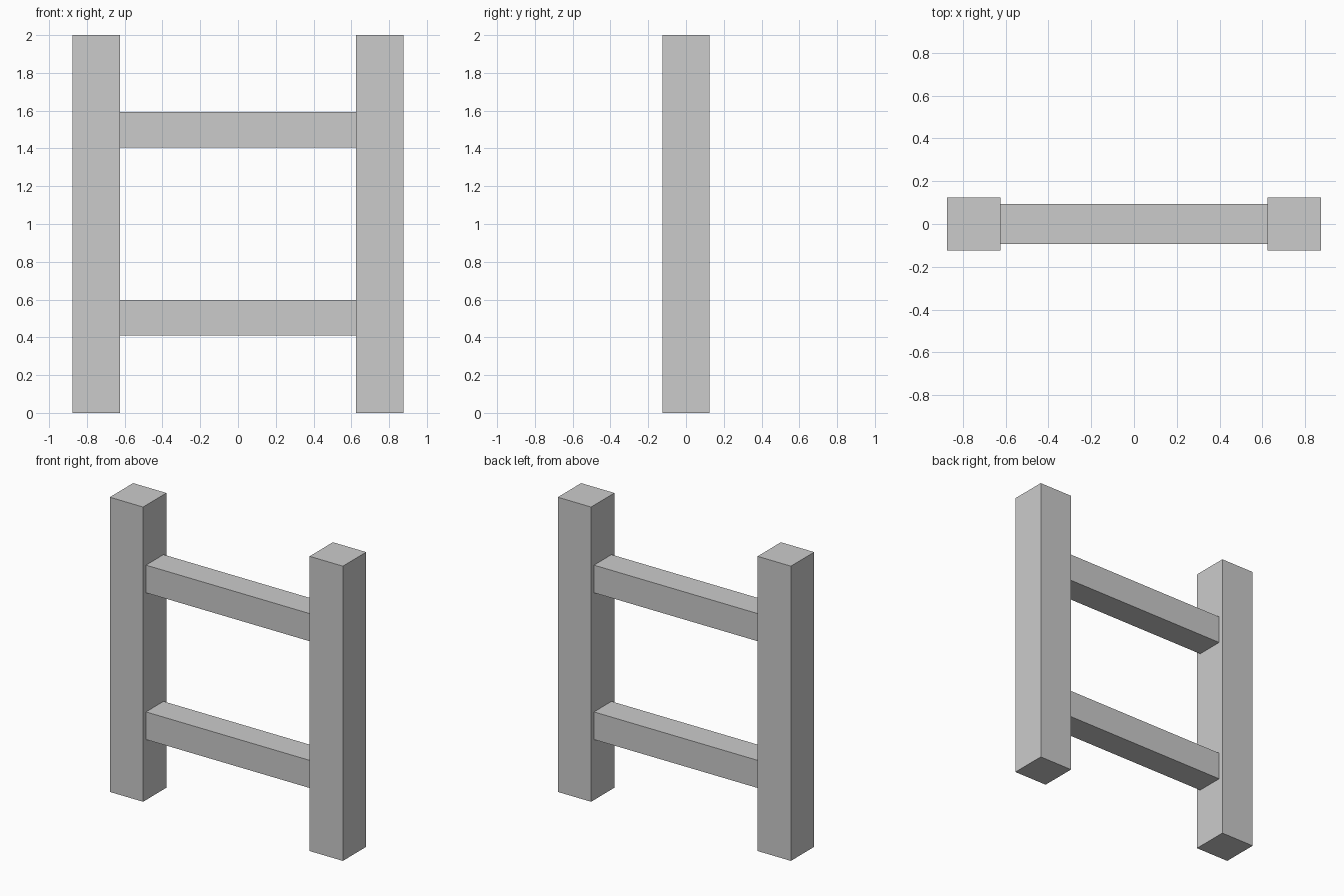
import bpy

if "Cube" in bpy.data.objects:
    bpy.data.objects.remove(bpy.data.objects["Cube"])


def box(name, center, size):
    bpy.ops.mesh.primitive_cube_add(size=1, location=center)
    obj = bpy.context.object
    obj.name = name
    obj.scale = size
    bpy.ops.object.transform_apply(location=False, rotation=False, scale=True)
    return obj


POST = 0.25      # square post width
RAIL = 0.1875    # square rail width
POST_X = 0.75    # post centre offset

# Upright posts
for side, sign in (("left", -1), ("right", 1)):
    box(f"{side}_post", (sign * POST_X, 0, 1), (POST, POST, 2))

# Horizontal rails spanning between the inner post faces
for level, z in (("lower", 0.504), ("upper", 1.5)):
    box(f"{level}_rail", (0, 0, z), (2 * POST_X - POST, RAIL, RAIL))
